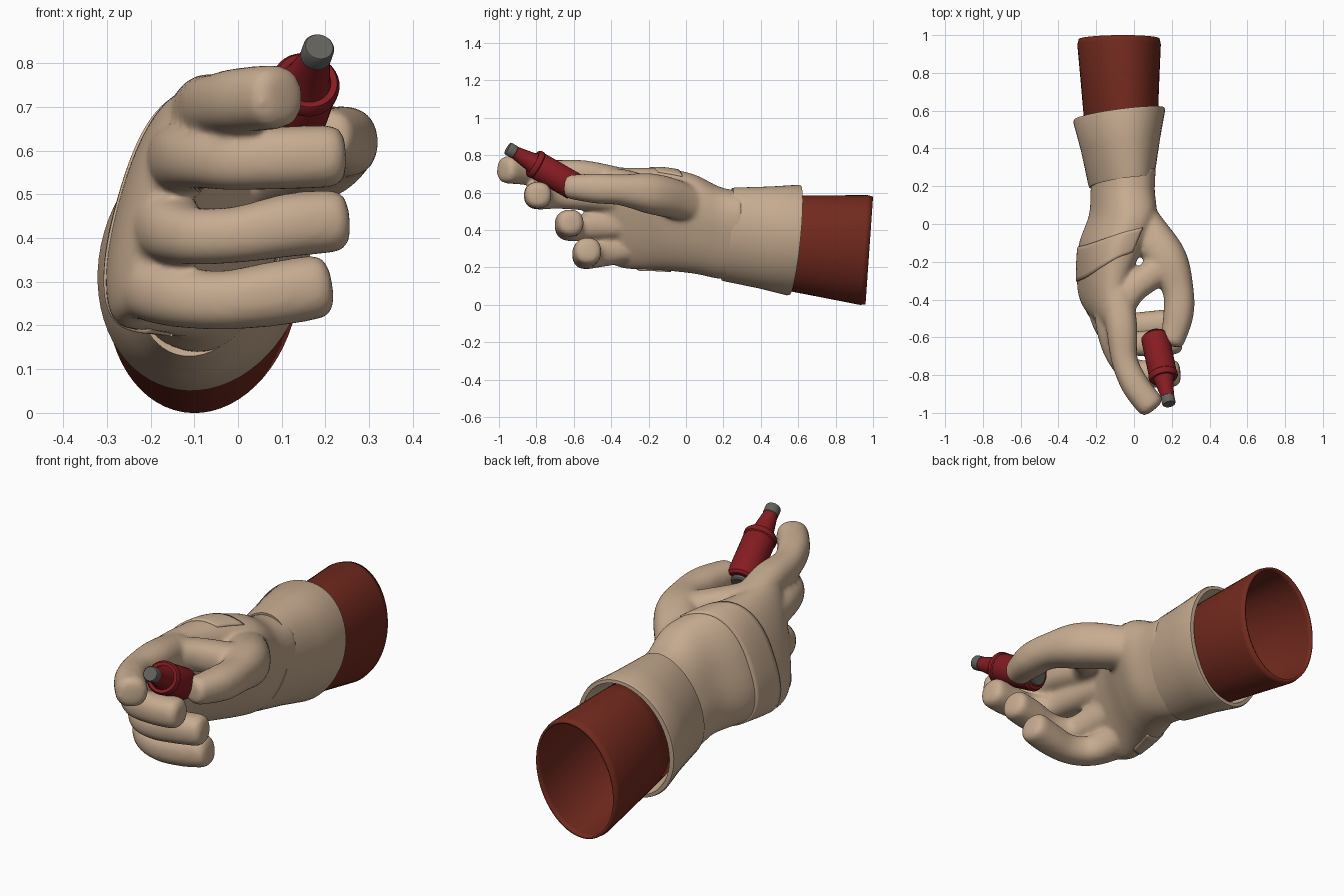
import bpy, bmesh
from math import sin, cos, pi, radians
from mathutils import Vector

if "Cube" in bpy.data.objects:
    bpy.data.objects.remove(bpy.data.objects["Cube"])


def material(name, rgb):
    m = bpy.data.materials.new(name)
    m.diffuse_color = (*rgb, 1)
    m.use_nodes = True
    m.node_tree.nodes["Principled BSDF"].inputs["Base Color"].default_value = m.diffuse_color
    return m


TAN = material("tan_glove", (0.57, 0.41, 0.28))
RUST = material("rust_sleeve", (0.17, 0.023, 0.013))
RED = material("red_bottle", (0.24, 0.012, 0.016))
GREY = material("grey_metal", (0.13, 0.125, 0.11))


def skin_rings(bm, rings, caps=True):
    loops = [[bm.verts.new(p) for p in r] for r in rings]
    n = len(loops[0])
    for a, b in zip(loops, loops[1:]):
        for i in range(n):
            bm.faces.new((a[i], a[(i + 1) % n], b[(i + 1) % n], b[i]))
    if caps:
        bm.faces.new(loops[0][::-1])
        bm.faces.new(loops[-1])
    return loops


def finish(bm, name, mat, angle=40):
    bmesh.ops.recalc_face_normals(bm, faces=bm.faces)
    me = bpy.data.meshes.new(name)
    bm.to_mesh(me)
    bm.free()
    ob = bpy.data.objects.new(name, me)
    bpy.context.collection.objects.link(ob)
    me.materials.append(mat)
    bpy.ops.object.select_all(action='DESELECT')
    ob.select_set(True)
    bpy.context.view_layer.objects.active = ob
    bpy.ops.object.shade_smooth_by_angle(angle=radians(angle))
    return ob


def power_cos(v, power):
    return abs(v) ** (2 / power) * (1 if v > 0 else -1)


def oval_point(s, t, grow=0.0, power=2.0):
    """Point on a leaning oval section s = (y, cx, cz, half thickness, half height, lean)."""
    y, cx, cz, a, b, lean = s
    k = radians(lean)
    u = (a + grow) * power_cos(cos(t), power)
    v = (b + grow) * power_cos(sin(t), power)
    return Vector((cx + u * cos(k) + v * sin(k), y, cz - u * sin(k) + v * cos(k)))


def oval(s, skew=(0, 0), power=2.0, n=64):
    pts = []
    for i in range(n):
        p = oval_point(s, 2 * pi * i / n, 0, power)
        p.y += skew[0] * (p.x - s[1]) + skew[1] * (p.z - s[2])
        pts.append(p)
    return pts


def catmull(p, f):
    """Smooth interpolation of equal-length tuples at parameter f."""
    i = max(0, min(int(f), len(p) - 2))
    t = f - i
    q = [p[max(0, min(len(p) - 1, j))] for j in range(i - 1, i + 3)]
    return [0.5 * (2 * b + (c - a) * t + (2 * a - 5 * b + 4 * c - d) * t * t
                   + (3 * b - a - 3 * c + d) * t ** 3) for a, b, c, d in zip(*q)]


def finger(bm, path, n=24, steps=8):
    """Blunt-ended tube through (x, y, z, radius) points."""
    s = [catmull(path, i / steps) for i in range((len(path) - 1) * steps + 1)]
    pts = [(Vector(v[:3]), v[3]) for v in s]
    data = [(p, (pts[min(i + 1, len(pts) - 1)][0] - pts[max(i - 1, 0)][0]).normalized(), r)
            for i, (p, r) in enumerate(pts)]
    p, d, r = data[-1]
    data += [(p + d * r * o, d, r * k) for o, k in ((.25, .96), (.43, .83), (.53, .62), (.57, .3))]
    rings = []
    for p, d, r in data:
        side = d.cross(Vector((0, 0, 1))).normalized()
        up = side.cross(d)
        rings.append([p + r * (side * power_cos(cos(2 * pi * i / n), 2.3)
                               + up * power_cos(sin(2 * pi * i / n), 2.3)) for i in range(n)])
    skin_rings(bm, rings)


# Gloved hand: palm, fingers, thumb and web fused into one smooth skin
PALM = [(0.30, -.05, .375, .145, .235, 20), (0.18, -.06, .385, .15, .25, 18),
        (0.05, -.06, .43, .155, .27, 18), (-0.10, -.115, .455, .15, .28, 18),
        (-0.25, -.16, .46, .115, .28, 16), (-0.38, -.18, .465, .085, .28, 16),
        (-0.46, -.175, .475, .065, .27, 17), (-0.51, -.16, .48, .045, .25, 17)]
bm = bmesh.new()
sections = [catmull(PALM, i / 5) for i in range(36)]
skin_rings(bm, [oval(s, (0, -.25 * max(0, min(1, (-.1 - s[0]) / .35))), 2.4) for s in sections])
DIGITS = {
    "index": [(-.09, -.36, .65, .085), (-.065, -.55, .69, .083), (-.05, -.72, .705, .07),
              (.005, -.85, .715, .074), (.08, -.95, .722, .074)],
    "middle": [(-.14, -.34, .57, .08), (-.12, -.55, .585, .08), (-.085, -.69, .58, .067),
               (-.01, -.775, .576, .067), (.10, -.795, .583, .072), (.205, -.79, .587, .072)],
    "ring": [(-.18, -.32, .43, .08), (-.155, -.49, .422, .078), (-.105, -.59, .405, .066),
             (0, -.63, .408, .065), (.12, -.63, .43, .073), (.212, -.618, .438, .072)],
    "little": [(-.22, -.28, .31, .075), (-.19, -.42, .285, .077), (-.13, -.50, .265, .07),
               (-.03, -.535, .258, .068), (.08, -.535, .272, .074), (.172, -.525, .287, .074)],
    "thumb": [(.0, .10, .50, .08), (.07, -.03, .555, .102), (.175, -.19, .595, .108),
              (.233, -.35, .615, .083), (.235, -.48, .622, .08), (.205, -.61, .63, .066)],
    "web": [(-.06, -.43, .66, .07), (.0, -.34, .65, .075), (.12, -.25, .62, .08)],
}
for path in DIGITS.values():
    finger(bm, path)
hand = finish(bm, "gloved_hand", TAN)
rm = hand.modifiers.new("fuse", 'REMESH')
rm.mode = 'VOXEL'
rm.voxel_size = 0.011
rm.use_smooth_shade = True
sm = hand.modifiers.new("soften", 'SMOOTH')
sm.iterations = 12

# Diagonal wrap over the back of the hand only
bm = bmesh.new()
rings = []
for j in range(9):
    ring = []
    for i in range(80):
        t = 2 * pi * i / 80
        x = oval_point(PALM[3], t).x
        y = (-.02 + .36 * x) * (1 - j / 8) + (-.15 + .55 * x) * (j / 8)
        k = next((k for k in range(len(PALM) - 2) if PALM[k + 1][0] <= y), 4)
        f = k + (PALM[k][0] - y) / (PALM[k][0] - PALM[k + 1][0])
        p = oval_point(catmull(PALM, f), t, .005, 2.4)
        p.y = y
        ring.append(p)
    rings.append(ring)
loops = skin_rings(bm, rings, caps=False)
palm_side = [v for loop in loops for i, v in enumerate(loop) if cos(2 * pi * i / 80) > .3]
bmesh.ops.delete(bm, geom=palm_side, context='VERTS')
wrap = finish(bm, "hand_wrap", TAN)

# Flared cuff with a rolled rim and an inner wall
CUFF = [(.225, -.063, .378, .14, .235, 18), (.22, -.065, .377, .16, .255, 18),
        (.235, -.066, .376, .165, .258, 18), (.42, -.072, .36, .202, .278, 17),
        (.57, -.078, .346, .238, .30, 16), (.583, -.078, .345, .235, .296, 16),
        (.585, -.078, .345, .213, .28, 16), (.45, -.074, .355, .165, .25, 16)]
bm = bmesh.new()
skin_rings(bm, [oval(s, (.12, .09)) for s in CUFF], caps=False)
finish(bm, "glove_cuff", TAN)

# Hollow sleeve
SLEEVE = [(.42, -.07, .345, .165, .245, 15), (.58, -.07, .328, .193, .26, 13),
          (.95, -.079, .293, .219, .295, 9), (.98, -.079, .29, .212, .29, 9)]
bm = bmesh.new()
skin_rings(bm, [oval(s, (0, .07)) for s in SLEEVE], caps=False)
sleeve = finish(bm, "sleeve", RUST)
for ob in (wrap, sleeve):
    so = ob.modifiers.new("thickness", 'SOLIDIFY')
    so.thickness = 0.012
    so.offset = -1

# Small bottle held between thumb and index finger
BASE = Vector((.11, -.59, .628))
AXIS = (Vector((.185, -.95, .835)) - BASE).normalized()


def lathe(name, profile, mat, n=32):
    bm = bmesh.new()
    skin_rings(bm, [[Vector((r * cos(2 * pi * i / n), r * sin(2 * pi * i / n), h))
                     for i in range(n)] for r, h in profile])
    ob = finish(bm, name, mat, 35)
    ob.location = BASE
    ob.rotation_mode = 'QUATERNION'
    ob.rotation_quaternion = AXIS.to_track_quat('Z', 'Y')
    return ob


lathe("bottle_body", [(.064, 0), (.075, .012), (.075, .228), (.073, .231), (.073, .235),
                      (.078, .24), (.078, .258), (.07, .27), (.056, .268),
                      (.05, .285), (.034, .38)], RED)
lathe("bottle_cap", [(.03, .375), (.036, .383), (.036, .42), (.032, .427)], GREY)
lathe("bottle_base", [(.04, -.018), (.046, -.012), (.046, .005)], GREY)
